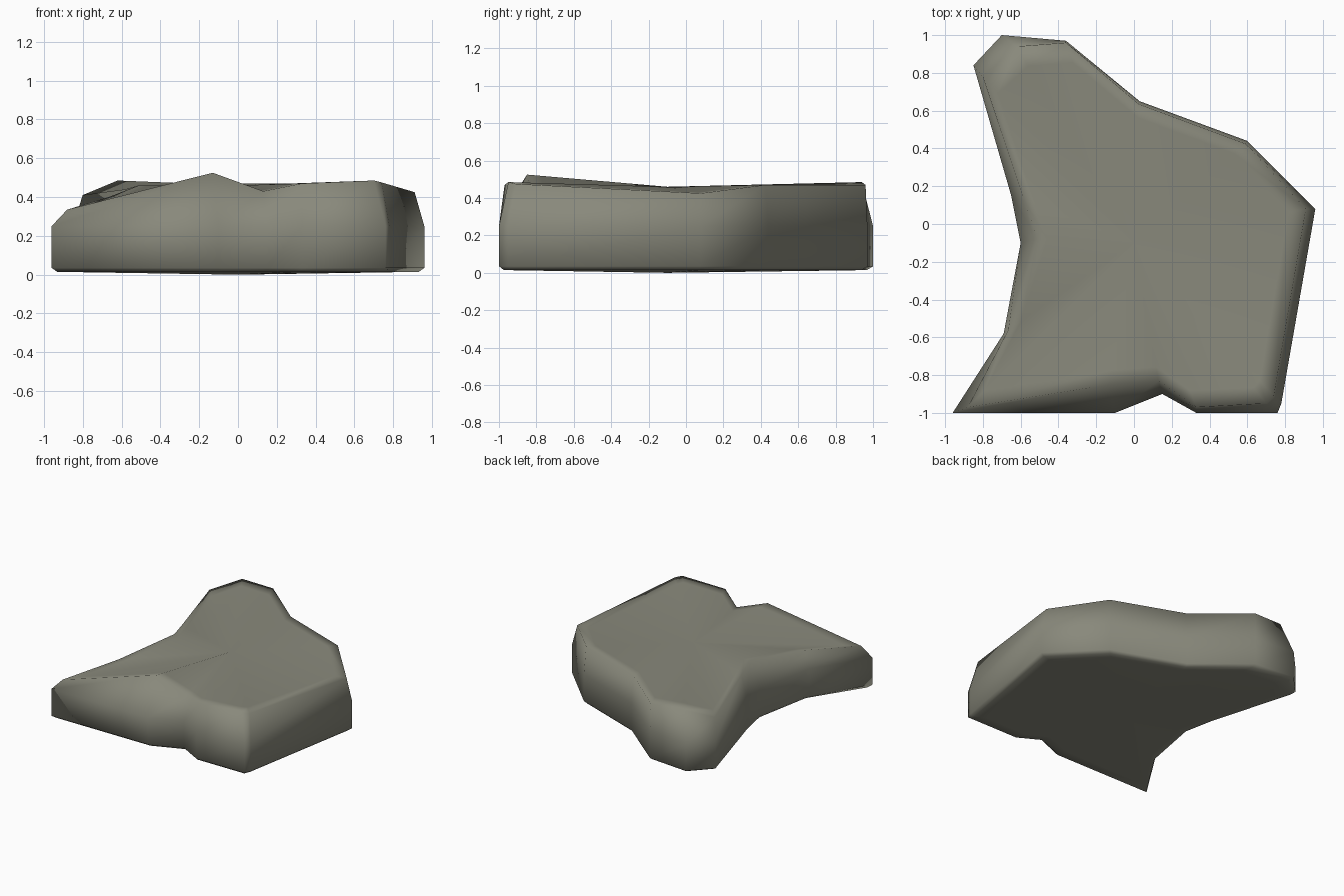
import bpy, bmesh
from mathutils import Vector

if "Cube" in bpy.data.objects:
    bpy.data.objects.remove(bpy.data.objects["Cube"])

# Each row: side outline x, y, then top rim x, y, z (counter-clockwise)
RIM = [
    (-0.96, -1.00, -0.88, -0.97, 0.335),
    (-0.10, -1.00, -0.13, -0.85, 0.525),
    (0.15, -0.90, 0.13, -0.83, 0.43),
    (0.33, -1.00, 0.33, -0.97, 0.47),
    (0.76, -1.00, 0.70, -0.95, 0.485),
    (0.78, -0.95, 0.74, -0.91, 0.475),
    (0.96, 0.08, 0.91, 0.08, 0.425),
    (0.60, 0.44, 0.59, 0.425, 0.47),
    (0.03, 0.65, 0.025, 0.635, 0.47),
    (-0.36, 0.97, -0.36, 0.96, 0.47),
    (-0.70, 1.00, -0.62, 0.94, 0.485),
    (-0.85, 0.84, -0.80, 0.78, 0.41),
    (-0.65, 0.15, -0.58, 0.12, 0.44),
    (-0.60, -0.10, -0.51, -0.08, 0.46),
    (-0.69, -0.58, -0.665, -0.56, 0.40),
]
HUB = Vector((0.0, -0.1, 0.46))
FOOT = Vector((0.0, -0.1, 0.0))

stone = bpy.data.materials.new("olive grey stone")
stone.diffuse_color = (0.25, 0.25, 0.20, 1)
stone.use_nodes = True
stone.node_tree.nodes["Principled BSDF"].inputs["Base Color"].default_value = stone.diffuse_color

side = [Vector((r[0], r[1], 0)) for r in RIM]
top = [Vector(r[2:]) for r in RIM]
up = Vector((0, 0, 1))

# Stacked rings: underside, rounded foot, wall, top rim, top surface
rings = [
    [FOOT.lerp(p + up * 0.015, 0.88) for p in side],
    [FOOT.lerp(p + up * 0.015, 0.97) for p in side],
    [p + up * 0.035 for p in side],
    [p + up * 0.25 for p in side],
    top,
    [HUB.lerp(p, 0.9) for p in top],
]

bm = bmesh.new()
rows = [[bm.verts.new(p) for p in ring] for ring in rings]
n = len(RIM)
for low, high in zip(rows, rows[1:]):
    for i in range(n):
        j = (i + 1) % n
        bm.faces.new((low[i], low[j], high[j], high[i]))

# Close top and underside with fans
hub, foot = bm.verts.new(HUB), bm.verts.new(FOOT)
for i in range(n):
    j = (i + 1) % n
    bm.faces.new((rows[-1][i], rows[-1][j], hub))
    bm.faces.new((rows[0][j], rows[0][i], foot))
bmesh.ops.recalc_face_normals(bm, faces=bm.faces)
for f in bm.faces:
    f.smooth = True

mesh = bpy.data.meshes.new("rock_slab")
bm.to_mesh(mesh)
bm.free()
mesh.materials.append(stone)
slab = bpy.data.objects.new("rock_slab", mesh)
bpy.context.collection.objects.link(slab)
